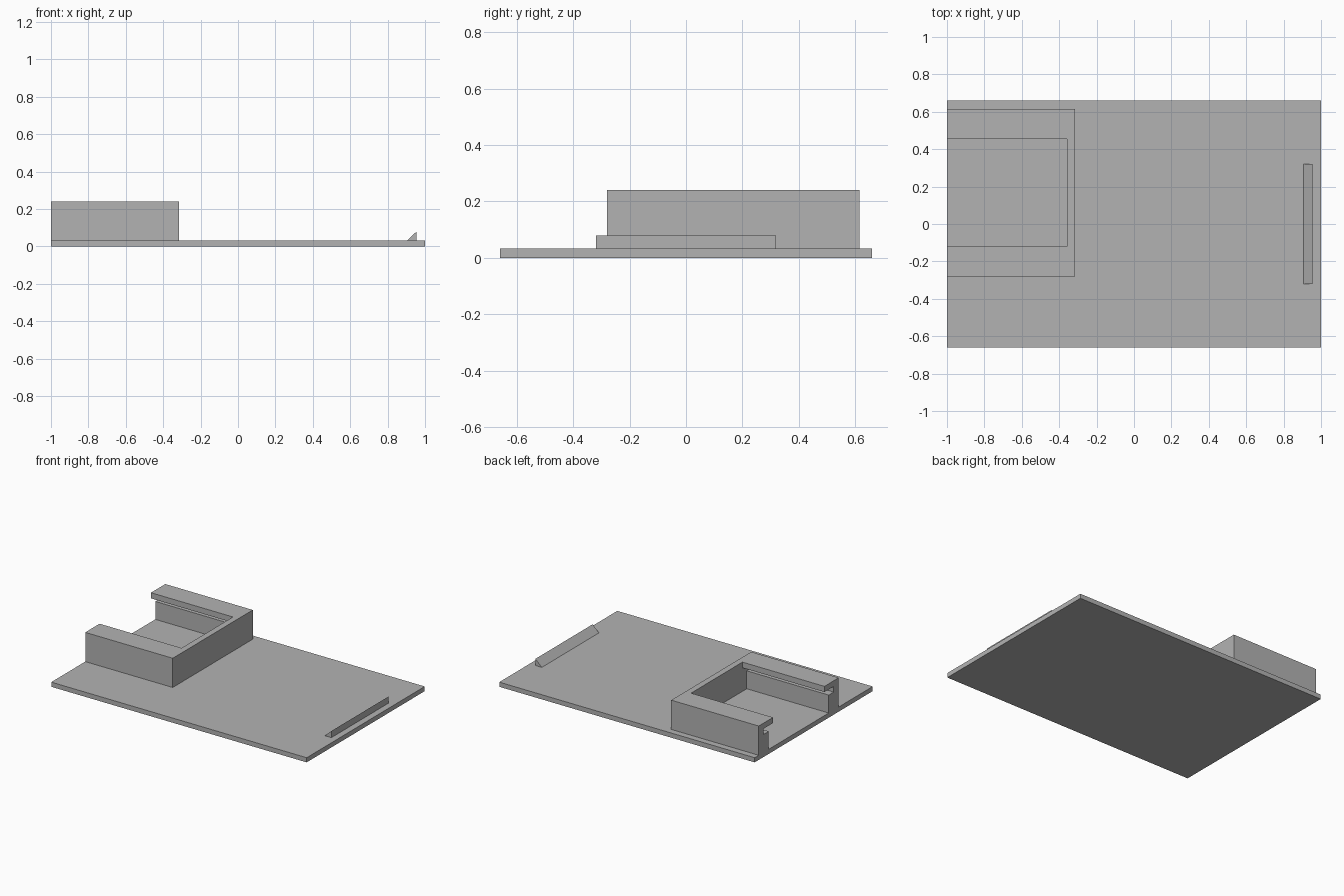
import bpy
import bmesh
from mathutils import Vector

cube = bpy.data.objects.get("Cube")
if cube:
    bpy.data.objects.remove(cube, do_unlink=True)

GREY = (0.45, 0.45, 0.45, 1.0)
grey = bpy.data.materials.new("plain grey")
grey.diffuse_color = GREY
grey.use_nodes = True
grey.node_tree.nodes["Principled BSDF"].inputs["Base Color"].default_value = GREY


def extrude_profile(name, points, offset):
    """Make a flat-sided solid by sweeping a closed outline along offset."""
    bm = bmesh.new()
    face = bm.faces.new([bm.verts.new(p) for p in points])
    swept = bmesh.ops.extrude_face_region(bm, geom=[face])["geom"]
    verts = [v for v in swept if isinstance(v, bmesh.types.BMVert)]
    bmesh.ops.translate(bm, verts=verts, vec=Vector(offset))
    bmesh.ops.recalc_face_normals(bm, faces=bm.faces)
    mesh = bpy.data.meshes.new(name)
    bm.to_mesh(mesh)
    bm.free()
    mesh.materials.append(grey)
    obj = bpy.data.objects.new(name, mesh)
    bpy.context.collection.objects.link(obj)
    return obj


PLATE_TOP = 0.033
HOLDER_TOP = 0.24
LEFT_END, HOLDER_INNER, HOLDER_OUTER = -1.0, -0.358, -0.315
FRONT, BACK = -0.28, 0.615

# Base plate
extrude_profile("base_plate",
                [(-1, -0.66, 0), (1, -0.66, 0), (1, 0.66, 0), (-1, 0.66, 0)],
                (0, 0, PLATE_TOP))

# Holder side rails: overhanging lip, card slot and lower ledge
LIP, LEDGE, SLOT = 0.16, 0.112, 0.056
SLOT_LOW, SLOT_HIGH = 0.16, 0.2
rail = [(0, PLATE_TOP), (LEDGE, PLATE_TOP), (LEDGE, SLOT_LOW), (SLOT, SLOT_LOW),
        (SLOT, SLOT_HIGH), (LIP, SLOT_HIGH), (LIP, HOLDER_TOP), (0, HOLDER_TOP)]
for name, edge, inward in (("front_rail", FRONT, 1), ("back_rail", BACK, -1)):
    extrude_profile(name, [(LEFT_END, edge + inward * d, z) for d, z in rail],
                    (HOLDER_INNER - LEFT_END, 0, 0))

# Holder end wall
extrude_profile("end_wall",
                [(HOLDER_INNER, FRONT, PLATE_TOP), (HOLDER_OUTER, FRONT, PLATE_TOP),
                 (HOLDER_OUTER, BACK, PLATE_TOP), (HOLDER_INNER, BACK, PLATE_TOP)],
                (0, 0, HOLDER_TOP - PLATE_TOP))

# Wedge-shaped catch
extrude_profile("catch_ridge",
                [(0.905, -0.32, PLATE_TOP), (0.955, -0.32, PLATE_TOP),
                 (0.955, -0.32, 0.08)],
                (0, 0.64, 0))
